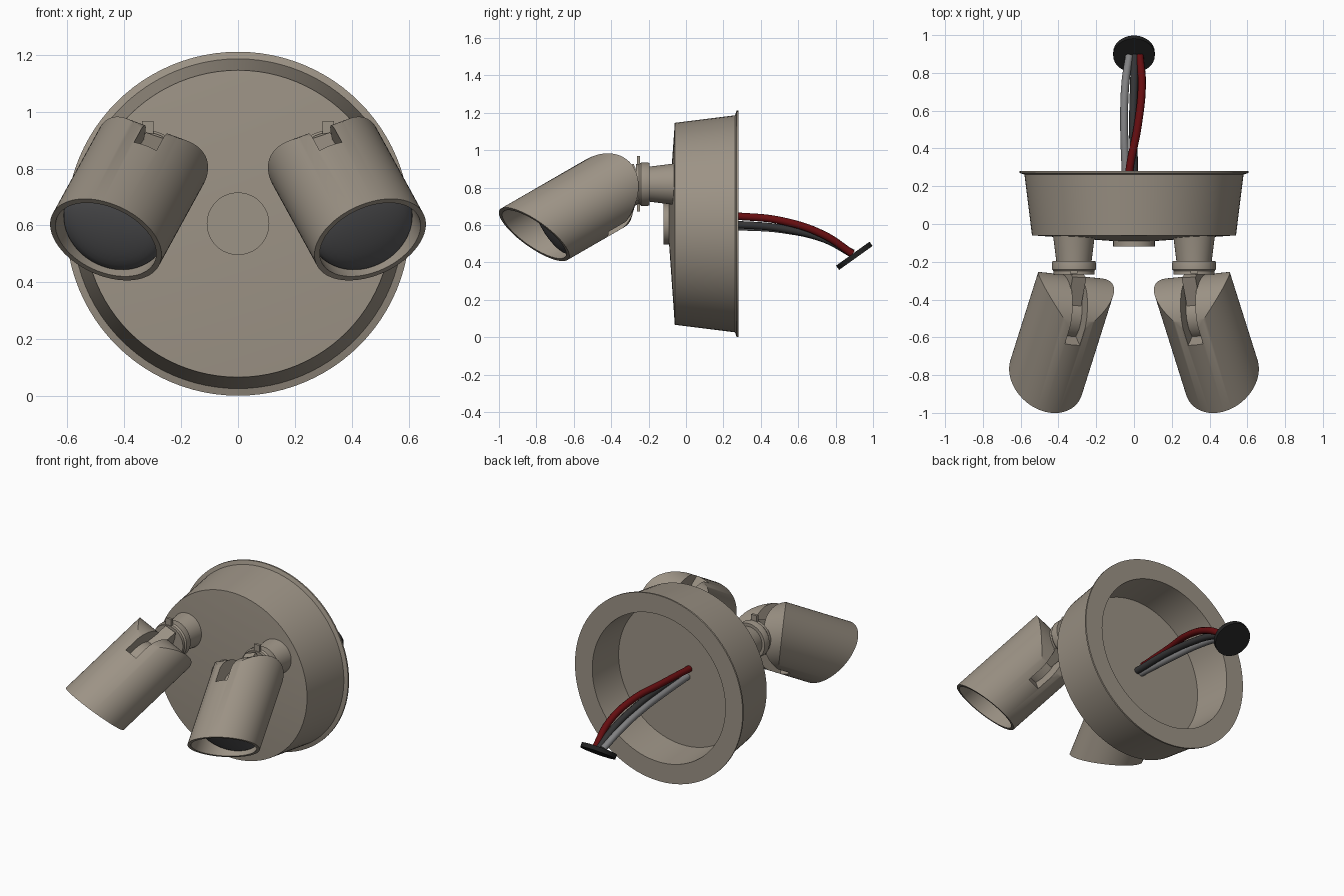
import bpy, bmesh, math
from mathutils import Vector, Matrix

if "Cube" in bpy.data.objects:
    bpy.data.objects.remove(bpy.data.objects["Cube"])


def material(name, rgb):
    m = bpy.data.materials.new(name)
    m.diffuse_color = (*rgb, 1)
    m.use_nodes = True
    m.node_tree.nodes["Principled BSDF"].inputs["Base Color"].default_value = m.diffuse_color
    return m


BEIGE = material("warm beige metal", (0.335, 0.292, 0.237))
GLASS = material("dark grey lens", (0.10, 0.10, 0.105))
BLACK = material("black rubber", (0.016, 0.016, 0.016))
DARK = material("charcoal wire", (0.035, 0.035, 0.036))
GREY = material("grey wire", (0.22, 0.22, 0.225))
RED = material("red wire", (0.13, 0.004, 0.005))


def frame(origin, x, z):
    """Matrix with the given origin, local z axis and (roughly) local x axis."""
    z = Vector(z).normalized()
    y = z.cross(Vector(x)).normalized()
    m = Matrix((y.cross(z), y, z)).transposed().to_4x4()
    m.translation = origin
    return m


def finish(name, bm, mat, matrix, mirror=False, cutter=None, smooth=True):
    bmesh.ops.transform(bm, matrix=matrix, verts=bm.verts)
    bmesh.ops.recalc_face_normals(bm, faces=bm.faces)
    me = bpy.data.meshes.new(name)
    bm.to_mesh(me)
    bm.free()
    ob = bpy.data.objects.new(name, me)
    bpy.context.collection.objects.link(ob)
    me.materials.append(mat)
    bpy.ops.object.select_all(action='DESELECT')
    ob.select_set(True)
    bpy.context.view_layer.objects.active = ob
    if cutter:
        mod = ob.modifiers.new("slot", 'BOOLEAN')
        mod.operation, mod.solver, mod.object = 'DIFFERENCE', 'EXACT', cutter
        bpy.ops.object.modifier_apply(modifier=mod.name)
    if smooth:
        bpy.ops.object.shade_smooth_by_angle(angle=math.radians(30))
    if mirror:
        ob.modifiers.new("mirror", 'MIRROR').use_mirror_merge = False
    return ob


def lathe(name, profile, matrix, mat, n=72, **kw):
    """Spin (radius, height) points around local z; radius 0 makes a pole."""
    bm = bmesh.new()
    rings = []
    for r, h in profile:
        if r == 0:
            rings.append([bm.verts.new((0, 0, h))] * n)
        else:
            rings.append([bm.verts.new((r * math.cos(i * math.tau / n),
                                        r * math.sin(i * math.tau / n), h)) for i in range(n)])
    for a, b in zip(rings, rings[1:]):
        for i in range(n):
            j = (i + 1) % n
            bm.faces.new(list(dict.fromkeys((a[i], a[j], b[j], b[i]))))
    return finish(name, bm, mat, matrix, **kw)


def box(name, lo, hi, matrix, mat, **kw):
    bm = bmesh.new()
    bmesh.ops.create_cube(bm, size=1)
    for v in bm.verts:
        v.co = [hi[k] if v.co[k] > 0 else lo[k] for k in range(3)]
    return finish(name, bm, mat, matrix, smooth=False, **kw)


# Wall canopy: tapered pan with flange, hollow at the back
axis_y = frame((0, 0, 0.606), (1, 0, 0), (0, 1, 0))
lathe("canopy", [(0, -0.098), (0.54, -0.06), (0.58, 0.262), (0.605, 0.27), (0.605, 0.28),
                 (0.48, 0.28), (0.465, 0.03), (0, 0.03)], axis_y, BEIGE, n=96)
lathe("centre_cap", [(0, -0.12), (0.11, -0.12), (0.11, -0.08), (0, -0.08)], axis_y, BEIGE)

# Swivel stem and collar for each lamp
stem = frame((0.318, 0, 0.818), (1, 0, 0), (0, 1, 0))
lathe("stem", [(0, -0.04), (0.115, -0.04), (0.108, -0.08), (0.093, -0.20), (0, -0.20)],
      stem, BEIGE, mirror=True)
lathe("collar", [(0, -0.195), (0.113, -0.195), (0.116, -0.205), (0.116, -0.24), (0.108, -0.25),
                 (0.108, -0.268), (0, -0.268)], stem, BEIGE, mirror=True)
box("collar_tab", (-0.02, -0.15, -0.262), (0.02, 0.145, -0.245), stem, BEIGE, mirror=True)

# Lamp frame: local z points out of the lamp, local x along the hinge
R = 0.208
A = Vector((0.264, -0.836, -0.482))
lamp = frame((0.465, -0.812, 0.55), (0.93, 0.097, 0.342), A)
HINGE = -0.40


def lamp_head():
    """Tube with slanted front rim and a half-round back end."""
    n, bm = 96, bmesh.new()
    up = 1 if (lamp.to_3x3() @ Vector((0, 1, 0))).z > 0 else -1

    def ring(r, height):
        out = []
        for i in range(n):
            t = i * math.tau / n
            out.append(bm.verts.new((r * math.cos(t), r * math.sin(t), height(t))))
        return out

    back = ring(R, lambda t: HINGE - R * abs(math.cos(t)))
    rim = ring(R, lambda t: up * 0.09 * math.sin(t))
    lip = ring(R - 0.02, lambda t: up * 0.082 * math.sin(t))
    floor = ring(R - 0.02, lambda t: -0.22)
    for a, b in ((back, rim), (rim, lip), (lip, floor)):
        for i in range(n):
            j = (i + 1) % n
            bm.faces.new((a[i], a[j], b[j], b[i]))
    bm.faces.new(floor)
    # strips across the half-round end
    for i in range(-n // 4, n // 4):
        quad = (back[i % n], back[(i + 1) % n], back[(n // 2 - i - 1) % n], back[(n // 2 - i) % n])
        bm.faces.new(list(dict.fromkeys(quad)))
    return bm


slot = box("slot_cutter", (-0.042, -0.3, -0.75), (0.042, 0.3, HINGE + 0.06), lamp, BEIGE)
slot.hide_render = True
finish("lamp_head", lamp_head(), BEIGE, lamp, mirror=True, cutter=slot)
bpy.data.objects.remove(slot)

# Domed lens inside the rim
lathe("lens", [(0.188, -0.125)] + [(0.188 * math.cos(k * math.pi / 16), -0.125 + 0.05 * math.sin(k * math.pi / 16))
                                   for k in range(1, 8)] + [(0, -0.075)], lamp, GLASS, mirror=True)

# Knuckle in the slot and the arm back to the collar
hinge_pos = lamp @ Vector((0, 0, HINGE))
hinge_x = lamp.to_3x3() @ Vector((1, 0, 0))
lathe("knuckle", [(0, -0.039), (0.135, -0.039), (0.135, 0.039), (0, 0.039)],
      frame(hinge_pos, A, hinge_x), BEIGE, mirror=True)
arm_start = Vector((0.318, -0.25, 0.825))
arm_dir = hinge_pos - arm_start
box("arm", (-0.038, -0.10, -0.005), (0.038, 0.10, arm_dir.length),
    frame(arm_start, hinge_x, arm_dir), BEIGE, mirror=True)


# Supply wires
def wire(name, points, mat):
    cu = bpy.data.curves.new(name, 'CURVE')
    cu.dimensions = '3D'
    cu.bevel_depth, cu.bevel_resolution, cu.resolution_u = 0.021, 3, 10
    cu.use_fill_caps = True
    sp = cu.splines.new('BEZIER')
    sp.bezier_points.add(len(points) - 1)
    for bp, p in zip(sp.bezier_points, points):
        bp.co = p
        bp.handle_left_type = bp.handle_right_type = 'AUTO'
    cu.materials.append(mat)
    bpy.context.collection.objects.link(bpy.data.objects.new(name, cu))


wire("red_wire", [(-0.045, 0.02, 0.65), (-0.022, 0.3, 0.645), (0.02, 0.52, 0.62),
                  (0.042, 0.74, 0.545), (0.03, 0.89, 0.445)], RED)
wire("charcoal_wire", [(0.0, 0.02, 0.60), (0.0, 0.3, 0.60), (-0.005, 0.52, 0.58),
                       (0.0, 0.74, 0.525), (0.005, 0.89, 0.445)], DARK)
wire("grey_wire", [(-0.03, 0.02, 0.595), (-0.045, 0.3, 0.59), (-0.052, 0.52, 0.575),
                   (-0.046, 0.74, 0.525), (-0.025, 0.89, 0.45)], GREY)

# Wire end disc
lathe("wire_disc", [(0, -0.014), (0.11, -0.014), (0.11, 0.014), (0, 0.014)],
      frame((0, 0.9, 0.435), (1, 0, 0), (0, -0.58, 0.81)), BLACK)
